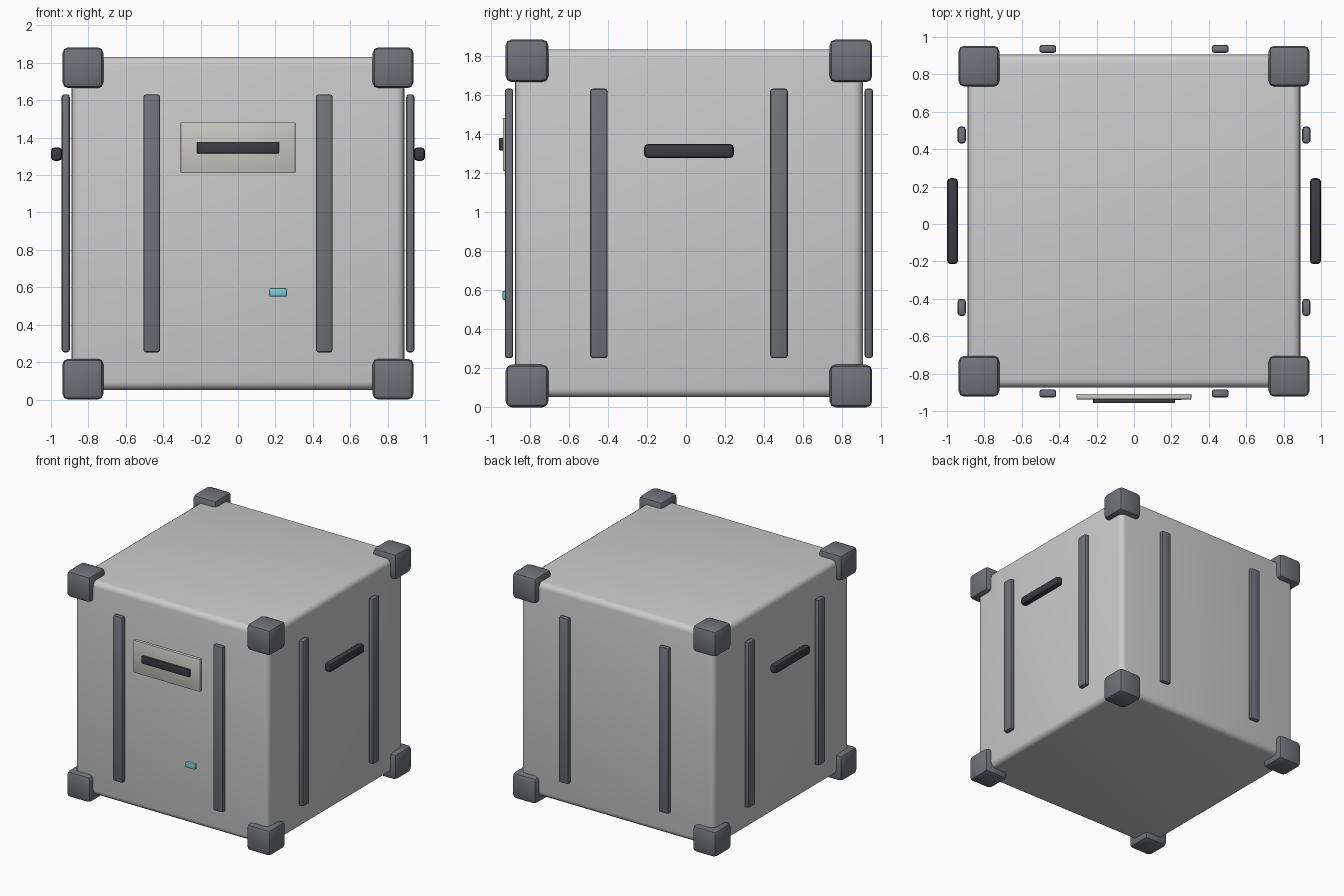
import bpy, math

if "Cube" in bpy.data.objects:
    bpy.data.objects.remove(bpy.data.objects["Cube"])

YC = 0.015  # the crate sits slightly back because of the front label


def material(name, rgb):
    m = bpy.data.materials.new(name)
    m.diffuse_color = (*rgb, 1)
    m.use_nodes = True
    m.node_tree.nodes["Principled BSDF"].inputs["Base Color"].default_value = m.diffuse_color
    return m


TRIM = material("trim_grey", (0.16, 0.17, 0.19))
DARK = material("dark_grip", (0.045, 0.045, 0.055))
PALE = material("pale_label", (0.58, 0.58, 0.53))
TEAL = material("teal_light", (0.2, 0.6, 0.68))


def box(name, centre, size, bevel, segments=2, mat=None):
    bpy.ops.mesh.primitive_cube_add(size=1, location=centre)
    ob = bpy.context.object
    ob.name = name
    ob.scale = size
    bpy.ops.object.transform_apply(location=False, rotation=False, scale=True)
    mod = ob.modifiers.new("bevel", 'BEVEL')
    mod.width = bevel
    mod.segments = segments
    bpy.ops.object.modifier_apply(modifier="bevel")
    bpy.ops.object.shade_smooth_by_angle(angle=math.radians(35))
    if mat:
        ob.data.materials.append(mat)
    return ob


# Main crate body
box("crate_body", (0, YC, 0.942), (1.78, 1.78, 1.78), 0.045, 4)

# Eight corner protectors
for sx in (-1, 1):
    for sy in (-1, 1):
        for z in (0.109, 1.774):
            box("corner_guard", (sx * 0.829, YC + sy * 0.829, z),
                (0.218, 0.218, 0.218), 0.03, 2, TRIM)

# Two vertical ribs on each of the four sides
for side in (-1, 1):
    for off in (-0.461, 0.461):
        box("face_rib", (off, YC + side * 0.921, 0.942),
            (0.09, 0.043, 1.38), 0.014, 2, TRIM)
        box("side_rib", (side * 0.921, YC + off, 0.942),
            (0.043, 0.09, 1.38), 0.014, 2, TRIM)

    # Grip bar on the left and right sides
    box("side_handle", (side * 0.97, YC, 1.312),
        (0.06, 0.46, 0.072), 0.02, 2, DARK)

# Front label plate with dark strip, and small indicator light
box("label_plate", (0, -0.923, 1.346), (0.614, 0.03, 0.272), 0.006, 2, PALE)
box("label_strip", (0, -0.945, 1.347), (0.438, 0.024, 0.062), 0.004, 2, DARK)
box("indicator_light", (0.214, -0.925, 0.573), (0.094, 0.03, 0.046), 0.008, 2, TEAL)
